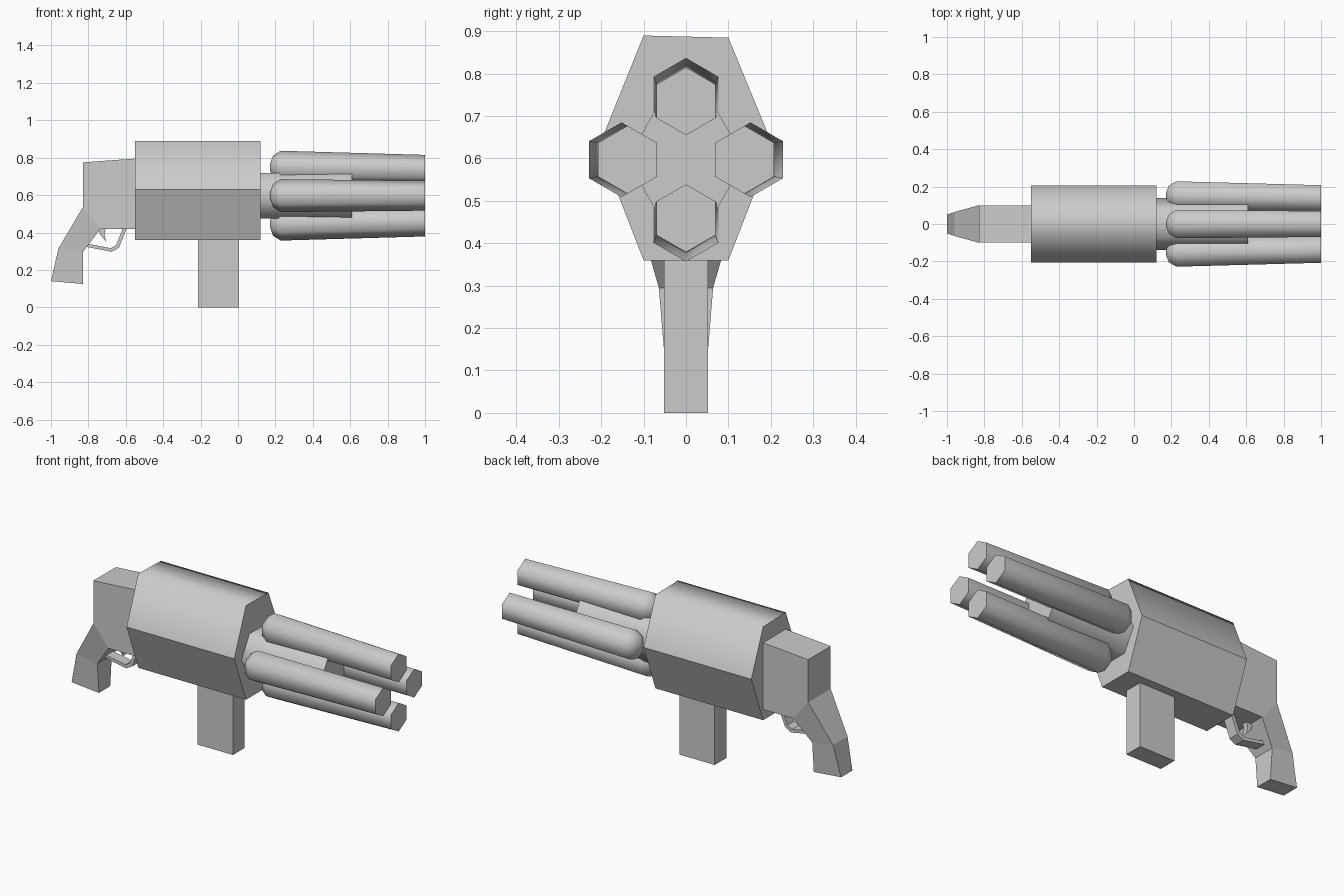
import bpy
import math

if "Cube" in bpy.data.objects:
    bpy.data.objects.remove(bpy.data.objects["Cube"])

grey = bpy.data.materials.new("grey_metal")
grey.diffuse_color = (0.6, 0.6, 0.6, 1)
grey.use_nodes = True
grey.node_tree.nodes["Principled BSDF"].inputs["Base Color"].default_value = grey.diffuse_color


def make(name, verts, faces, smooth_angle=None):
    me = bpy.data.meshes.new(name)
    me.from_pydata(verts, [], faces)
    me.materials.append(grey)
    ob = bpy.data.objects.new(name, me)
    bpy.context.collection.objects.link(ob)
    bpy.ops.object.select_all(action='DESELECT')
    ob.select_set(True)
    bpy.context.view_layer.objects.active = ob
    # consistent outward normals
    bpy.ops.object.mode_set(mode='EDIT')
    bpy.ops.mesh.select_all(action='SELECT')
    bpy.ops.mesh.normals_make_consistent(inside=False)
    bpy.ops.object.mode_set(mode='OBJECT')
    if smooth_angle:
        bpy.ops.object.shade_smooth_by_angle(angle=math.radians(smooth_angle))
    return ob


def rings(name, sections, smooth_angle=None):
    """Bridge equal-length rings of points and cap both ends."""
    n = len(sections[0])
    verts = [p for s in sections for p in s]
    faces = [tuple(range(n)), tuple(range(len(verts) - n, len(verts)))]
    for k in range(len(sections) - 1):
        for i in range(n):
            j = (i + 1) % n
            faces.append((k*n + i, k*n + j, (k+1)*n + j, (k+1)*n + i))
    return make(name, verts, faces, smooth_angle)


def hexagon(x, y, z, r, start):
    return [(x, y + r * math.cos(math.radians(start + 60 * i)),
             z + r * math.sin(math.radians(start + 60 * i))) for i in range(6)]


def side_profile(name, pts, half):
    return rings(name, [[(x, y, z) for x, z in pts] for y in (-half, half)])


# Main housing: six-sided, rounded shading on the upper three faces only
outline = [(-0.1, 0.89), (0.1, 0.885), (0.205, 0.63),
           (0.1, 0.36), (-0.1, 0.36), (-0.205, 0.63)]
body = rings("housing", [[(x, y, z) for y, z in outline] for x in (-0.55, 0.12)])
me = body.data
for p in me.polygons:
    p.use_smooth = p.center.z > 0.65 and abs(p.normal.x) < 0.5
for e in me.edges:
    a, b = (me.vertices[i].co for i in e.vertices)
    e.use_edge_sharp = not (abs(a.x - b.x) > 0.1 and a.z > 0.8)

# Magazine
side_profile("magazine", [(-0.215, 0), (0.005, 0), (0.005, 0.38), (-0.215, 0.38)], 0.052)

# Rear block with tapering grip: (x, z, half width)
grip = [(-0.54, 0.796, 0.1), (-0.83, 0.775, 0.1), (-0.83, 0.535, 0.1),
        (-0.96, 0.315, 0.064), (-1.0, 0.14, 0.05), (-0.83, 0.125, 0.05),
        (-0.83, 0.295, 0.064), (-0.735, 0.42, 0.1), (-0.54, 0.42, 0.1)]
n = len(grip)
verts = [(x, s * w, z) for s in (-1, 1) for x, z, w in grip]
sides = [(0, 1, 2, 7, 8), (2, 3, 6, 7), (3, 4, 5, 6)]
faces = sides + [tuple(i + n for i in f) for f in sides]
faces += [(i, (i + 1) % n, (i + 1) % n + n, i + n) for i in range(n)]
make("rear_grip", verts, faces)

# Trigger guard and trigger
outer = [(-0.83, 0.327), (-0.675, 0.297), (-0.637, 0.318), (-0.592, 0.43)]
inner = [(-0.612, 0.43), (-0.652, 0.332), (-0.68, 0.316), (-0.82, 0.343)]
guard_pts = outer + inner
guard_v = [(x, y, z) for y in (-0.03, 0.03) for x, z in guard_pts]
side = [(i, i + 1, 6 - i, 7 - i) for i in range(3)]
make("trigger_guard", guard_v,
     side + [tuple(i + 8 for i in f) for f in side] +
     [(i, (i + 1) % 8, (i + 1) % 8 + 8, i + 8) for i in range(8)])
side_profile("trigger", [(-0.75, 0.43), (-0.735, 0.385), (-0.705, 0.352),
                         (-0.715, 0.39), (-0.705, 0.43)], 0.014)

# Central core between the barrels
CZ = 0.597
rings("core", [hexagon(x, 0, CZ, 0.14, 0) for x in (0.1, 0.61)], 65)

# Four converging barrels with rounded rear ends: (x, distance from axis, radius)
stations = [(0.17, 0.152, 0.012), (0.187, 0.152, 0.062),
            (0.228, 0.152, 0.088), (1.0, 0.138, 0.08)]
for name, dy, dz in (("top", 0, 1), ("bottom", 0, -1), ("left", 1, 0), ("right", -1, 0)):
    rings(name + "_barrel",
          [hexagon(x, dy * d, CZ + dz * d, r, 90) for x, d, r in stations], 65)
